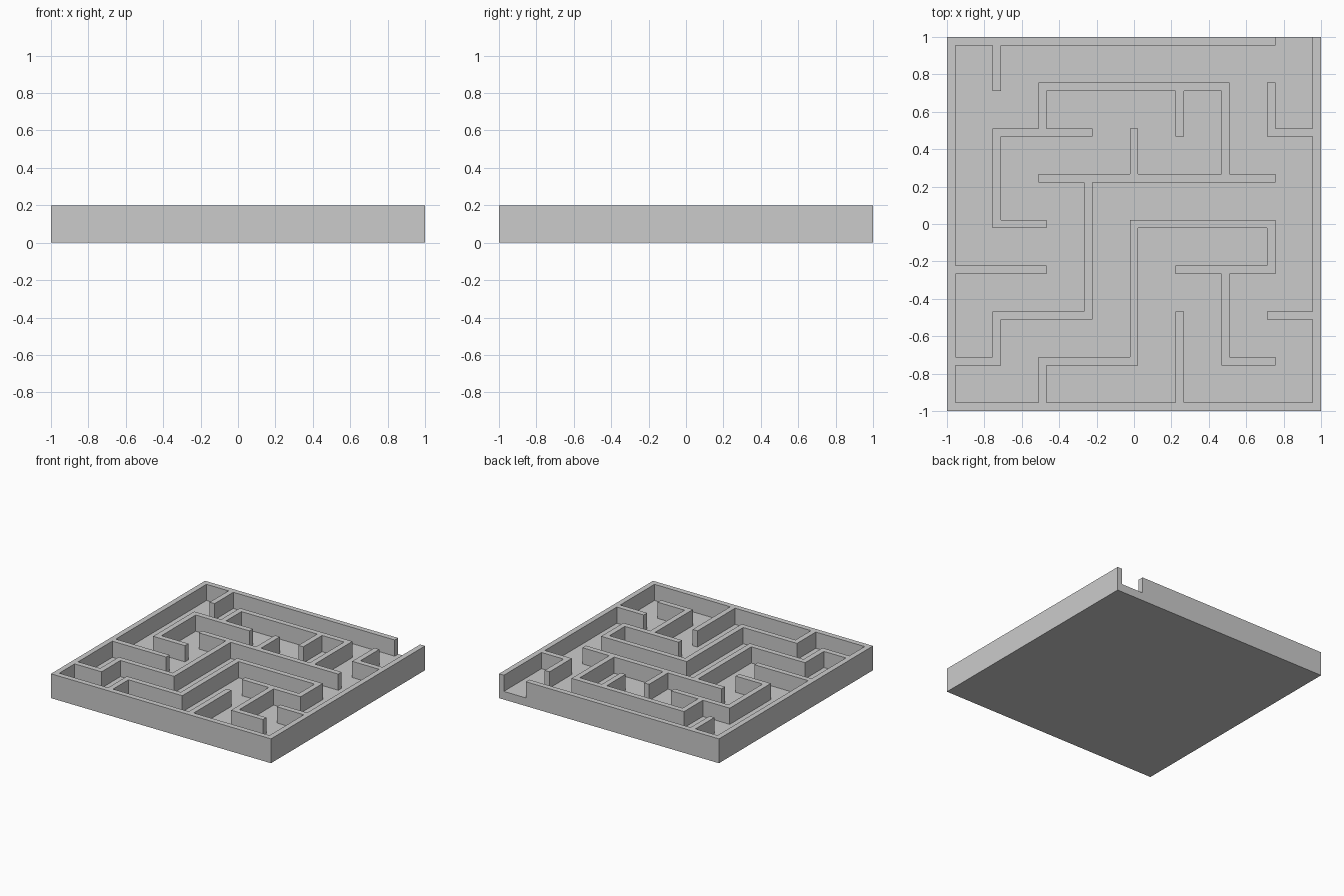
import bpy
import bmesh
from itertools import product
from mathutils import Vector

if "Cube" in bpy.data.objects:
    bpy.data.objects.remove(bpy.data.objects["Cube"], do_unlink=True)

CELLS = 8
WALL = 2 / 45                     # wall thickness
PITCH = (2 - WALL) / CELLS        # spacing of wall centre lines
FLOOR, TOP = 0.067, 0.2

# Wall runs as "column row" grid points joined by straight segments
RUNS = [
    "78 08 00 80 88",             # rim, open at the back left corner
    "18 17",
    "56 57", "26 27 67 65", "36 16 14 24",
    "25 75", "45 46", "35 32 12 11 01",
    "03 23",
    "20 21 41 44 74 73 53", "63 61 71",
    "50 52", "72 82", "77 76 86",
]


def wall_squares(runs):
    """Lattice squares covered by walls; even indices are wall lines."""
    squares = set()
    for run in runs:
        points = [(2 * int(p[0]), 2 * int(p[1])) for p in run.split()]
        for (ax, ay), (bx, by) in zip(points, points[1:]):
            xs = range(min(ax, bx), max(ax, bx) + 1)
            ys = range(min(ay, by), max(ay, by) + 1)
            squares.update(product(xs, ys))
    return squares


# Alternating thin wall strips and wide corridor strips
lines = []
for i in range(CELLS + 1):
    lines += [-1 + i * PITCH, -1 + i * PITCH + WALL]
levels = [0, FLOOR, TOP]

# Solid blocks: a full floor layer, with the walls standing on it
n = 2 * CELLS + 1
blocks = {(x, y, 0) for x, y in product(range(n), repeat=2)}
blocks |= {(x, y, 1) for x, y in wall_squares(RUNS)}

# Skin only the exposed block sides, so the maze is one closed solid
bm = bmesh.new()
verts = {}


def vert(key):
    if key not in verts:
        x, y, z = key
        verts[key] = bm.verts.new(Vector((lines[x], lines[y], levels[z])))
    return verts[key]


for block in sorted(blocks):
    for axis, side in product(range(3), (0, 1)):
        beside = list(block)
        beside[axis] += 2 * side - 1
        if tuple(beside) in blocks:
            continue
        u, v = (axis + 1) % 3, (axis + 2) % 3
        corners = []
        for du, dv in ((0, 0), (1, 0), (1, 1), (0, 1)):
            key = list(block)
            key[axis] += side
            key[u] += du
            key[v] += dv
            corners.append(vert(tuple(key)))
        bm.faces.new(corners if side else corners[::-1])

mesh = bpy.data.meshes.new("maze_board")
bm.to_mesh(mesh)
bm.free()
maze = bpy.data.objects.new("maze_board", mesh)
bpy.context.collection.objects.link(maze)

# Plain grey throughout
grey = bpy.data.materials.new("light_grey")
grey.use_nodes = True
colour = (0.6, 0.6, 0.6, 1)
grey.diffuse_color = colour
grey.node_tree.nodes["Principled BSDF"].inputs["Base Color"].default_value = colour
mesh.materials.append(grey)
